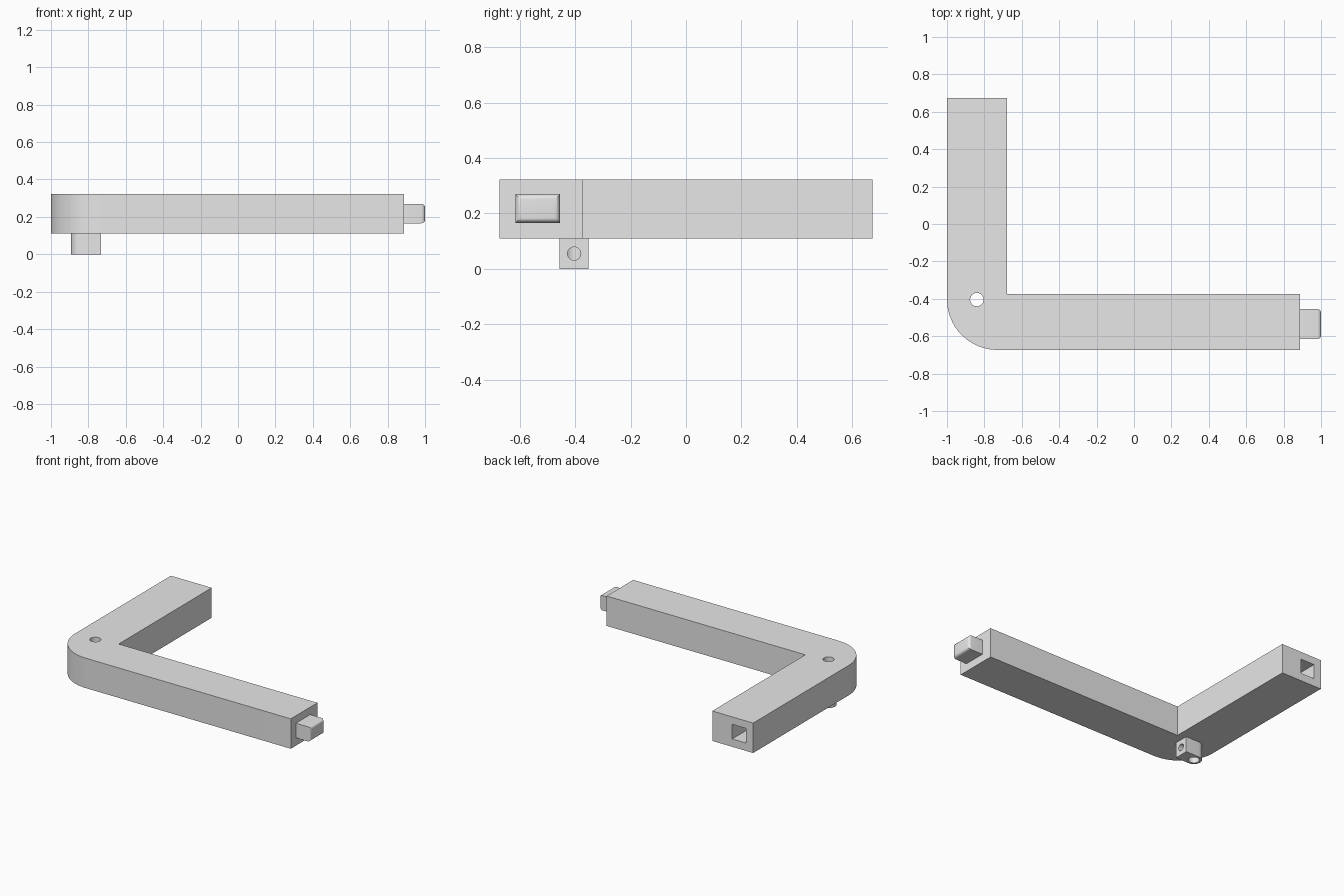
import bpy, bmesh, math
from mathutils import Matrix, Vector

cube = bpy.data.objects.get("Cube")
if cube:
    bpy.data.objects.remove(cube, do_unlink=True)

grey = bpy.data.materials.new("light grey")
grey.use_nodes = True
grey.diffuse_color = (0.8, 0.8, 0.8, 1)
grey.node_tree.nodes["Principled BSDF"].inputs["Base Color"].default_value = (0.8, 0.8, 0.8, 1)

BOTTOM, TOP = 0.11, 0.323
PIN_X, PIN_Y = -0.84, -0.404


def finish(name, bm):
    bmesh.ops.recalc_face_normals(bm, faces=bm.faces)
    mesh = bpy.data.meshes.new(name)
    bm.to_mesh(mesh)
    bm.free()
    mesh.materials.append(grey)
    obj = bpy.data.objects.new(name, mesh)
    bpy.context.collection.objects.link(obj)
    return obj


def arc(cx, cy, r, start, end, steps):
    angles = [math.radians(start + (end - start) * i / steps) for i in range(steps + 1)]
    return [(cx + r * math.cos(a), cy + r * math.sin(a)) for a in angles]


def extrude(name, outline, z0, z1):
    bm = bmesh.new()
    face = bm.faces.new([bm.verts.new((x, y, z0)) for x, y in outline])
    top = bmesh.ops.extrude_face_region(bm, geom=[face])["geom"]
    verts = [g for g in top if isinstance(g, bmesh.types.BMVert)]
    bmesh.ops.translate(bm, verts=verts, vec=(0, 0, z1 - z0))
    return finish(name, bm)


def box(name, low, high, tip_bevel=0):
    low, high = Vector(low), Vector(high)
    bm = bmesh.new()
    bmesh.ops.create_cube(bm, size=1, matrix=Matrix.Translation((low + high) / 2)
                          @ Matrix.Diagonal((*(high - low), 1)))
    if tip_bevel:
        edges = [e for e in bm.edges if all(v.co.x > high.x - 0.001 for v in e.verts)]
        bmesh.ops.bevel(bm, geom=edges, offset=tip_bevel, segments=5, profile=0.5,
                        affect='EDGES')
    return finish(name, bm)


def rod(name, center, radius, depth, turn=Matrix()):
    bm = bmesh.new()
    bmesh.ops.create_cone(bm, cap_ends=True, segments=32, radius1=radius, radius2=radius,
                          depth=depth, matrix=Matrix.Translation(center) @ turn)
    return finish(name, bm)


def cut(obj, cutter):
    mod = obj.modifiers.new("cut", 'BOOLEAN')
    mod.operation = 'DIFFERENCE'
    mod.solver = 'EXACT'
    mod.object = cutter
    cutter.hide_render = True
    bpy.context.view_layer.objects.active = obj
    bpy.ops.object.modifier_apply(modifier=mod.name)


# L-shaped bar with a rounded outer corner
bar = extrude("corner_bar", arc(-0.73, -0.403, 0.27, 180, 270, 20)
              + [(0.887, -0.673), (0.887, -0.374), (-0.678, -0.374), (-0.678, 0.673), (-1, 0.673)],
              BOTTOM, TOP)

# Lug under the corner, round on its outer end
lug = extrude("lower_lug", arc(PIN_X, PIN_Y, 0.052, 90, 270, 16)
              + [(-0.733, PIN_Y - 0.052), (-0.733, PIN_Y + 0.052)], 0, BOTTOM)

# Plug on the long arm
plug = box("end_plug", (0.887, -0.616, 0.166), (1, -0.455, 0.27), 0.02)

# Pin hole, set-screw hole and socket
pin_cutter = rod("pin_hole_cutter", (PIN_X, PIN_Y, 0.15), 0.036, 0.6)
screw_cutter = rod("screw_hole_cutter", (-0.74, PIN_Y, 0.055), 0.024, 0.2,
                   Matrix.Rotation(math.pi / 2, 4, 'Y'))
socket_cutter = box("socket_cutter", (-0.945, 0.47, 0.166), (-0.835, 0.8, 0.27))
cut(bar, pin_cutter)
cut(bar, socket_cutter)
cut(lug, pin_cutter)
cut(lug, screw_cutter)
for cutter in (pin_cutter, screw_cutter, socket_cutter):
    bpy.data.objects.remove(cutter, do_unlink=True)

bpy.ops.object.select_all(action='DESELECT')
for obj in (bar, lug, plug):
    obj.select_set(True)
bpy.context.view_layer.objects.active = bar
bpy.ops.object.shade_smooth_by_angle(angle=math.radians(30))
